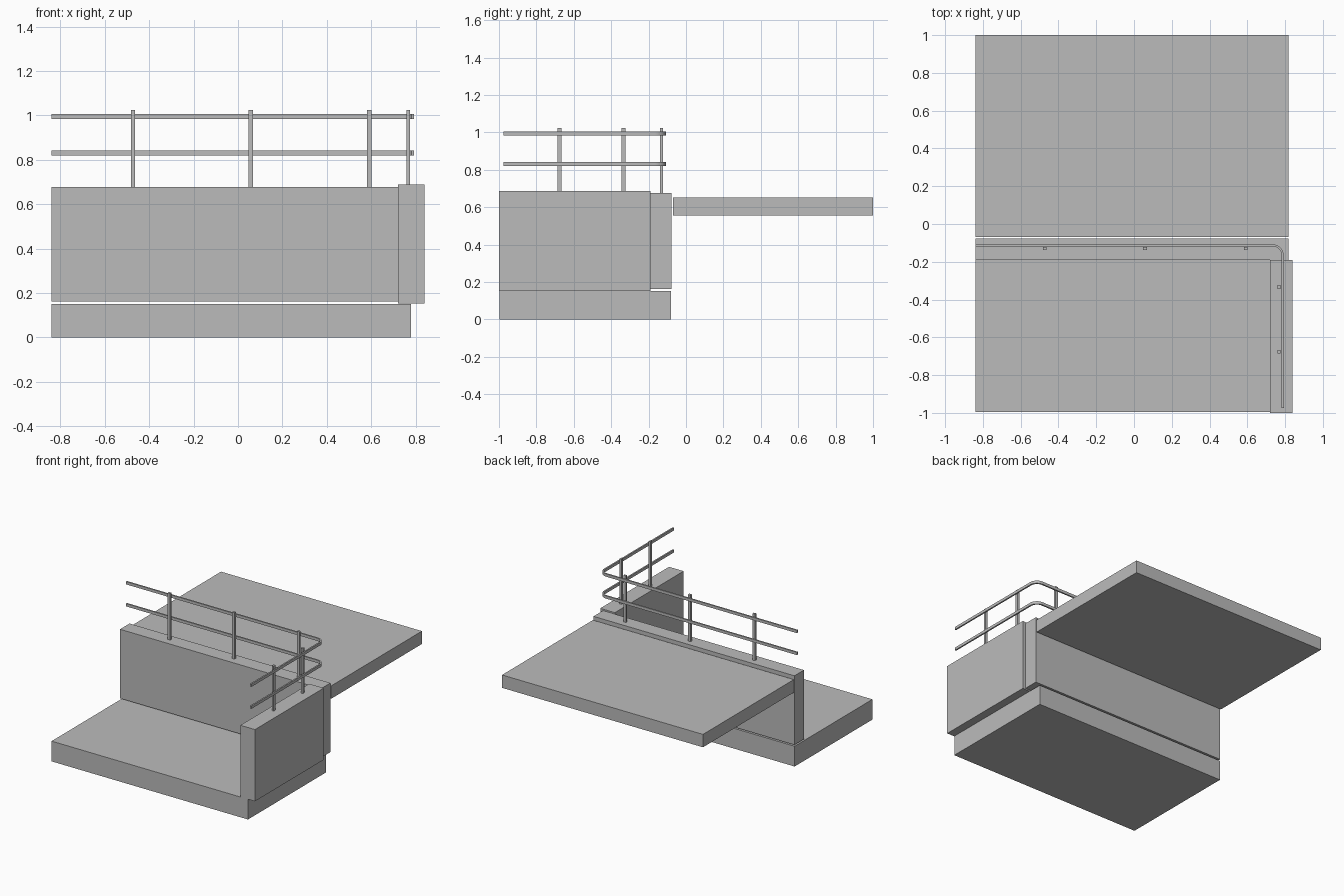
import bpy
import bmesh
import math
from mathutils import Vector

cube = bpy.data.objects.get("Cube")
if cube:
    bpy.data.objects.remove(cube, do_unlink=True)

# Single concrete grey
grey = bpy.data.materials.new("concrete_grey")
grey.use_nodes = True
colour = (0.5, 0.5, 0.5, 1)
grey.diffuse_color = colour
grey.node_tree.nodes["Principled BSDF"].inputs["Base Color"].default_value = colour


def finish(name, bm):
    bmesh.ops.recalc_face_normals(bm, faces=bm.faces)
    mesh = bpy.data.meshes.new(name)
    bm.to_mesh(mesh)
    bm.free()
    mesh.materials.append(grey)
    obj = bpy.data.objects.new(name, mesh)
    bpy.context.collection.objects.link(obj)
    return obj


def box(name, x, y, z):
    bm = bmesh.new()
    bmesh.ops.create_cube(bm, size=1)
    for v in bm.verts:
        v.co = Vector([(lo + hi) / 2 + c * (hi - lo) for c, (lo, hi) in zip(v.co, (x, y, z))])
    return finish(name, bm)


# Slabs and walls
box("lower_slab", (-0.84, 0.78), (-0.996, -0.08), (0, 0.151))
box("upper_slab", (-0.84, 0.817), (-0.07, 1), (0.556, 0.652))
box("back_wall", (-0.84, 0.817), (-0.19, -0.078), (0.162, 0.677))
box("side_wall", (0.72, 0.84), (-1, -0.19), (0.153, 0.688))

# Railing posts
POST_TOP = 1.024
for i, x in enumerate((-0.473, 0.058, 0.592)):
    box(f"back_post_{i + 1}", (x - 0.01, x + 0.01), (-0.138, -0.122), (0.677, POST_TOP))
for i, y in enumerate((-0.334, -0.676)):
    box(f"side_post_{i + 1}", (0.759, 0.775), (y - 0.01, y + 0.01), (0.688, POST_TOP))


# Flat handrails with a rounded corner
def rail_edge(inset):
    right, back, radius = 0.793 - inset, -0.107 - inset, 0.06 - inset
    points = [(-0.84, back)]
    for i in range(9):
        a = math.pi / 2 * (1 - i / 8)
        points.append((right - radius + radius * math.cos(a),
                       back - radius + radius * math.sin(a)))
    return points + [(right, -0.975)]


def rail(name, bottom, top):
    bm = bmesh.new()
    outer, inner = ([bm.verts.new((x, y, bottom)) for x, y in rail_edge(d)] for d in (0, 0.011))
    for i in range(len(outer) - 1):
        bm.faces.new((outer[i], outer[i + 1], inner[i + 1], inner[i]))
    result = bmesh.ops.extrude_face_region(bm, geom=bm.faces[:], use_keep_orig=True)
    raised = [g for g in result["geom"] if isinstance(g, bmesh.types.BMVert)]
    bmesh.ops.translate(bm, verts=raised, vec=(0, 0, top - bottom))
    obj = finish(name, bm)
    bpy.ops.object.select_all(action="DESELECT")
    obj.select_set(True)
    bpy.context.view_layer.objects.active = obj
    bpy.ops.object.shade_smooth_by_angle(angle=math.radians(30))


rail("lower_rail", 0.82, 0.841)
rail("upper_rail", 0.984, 1.005)
